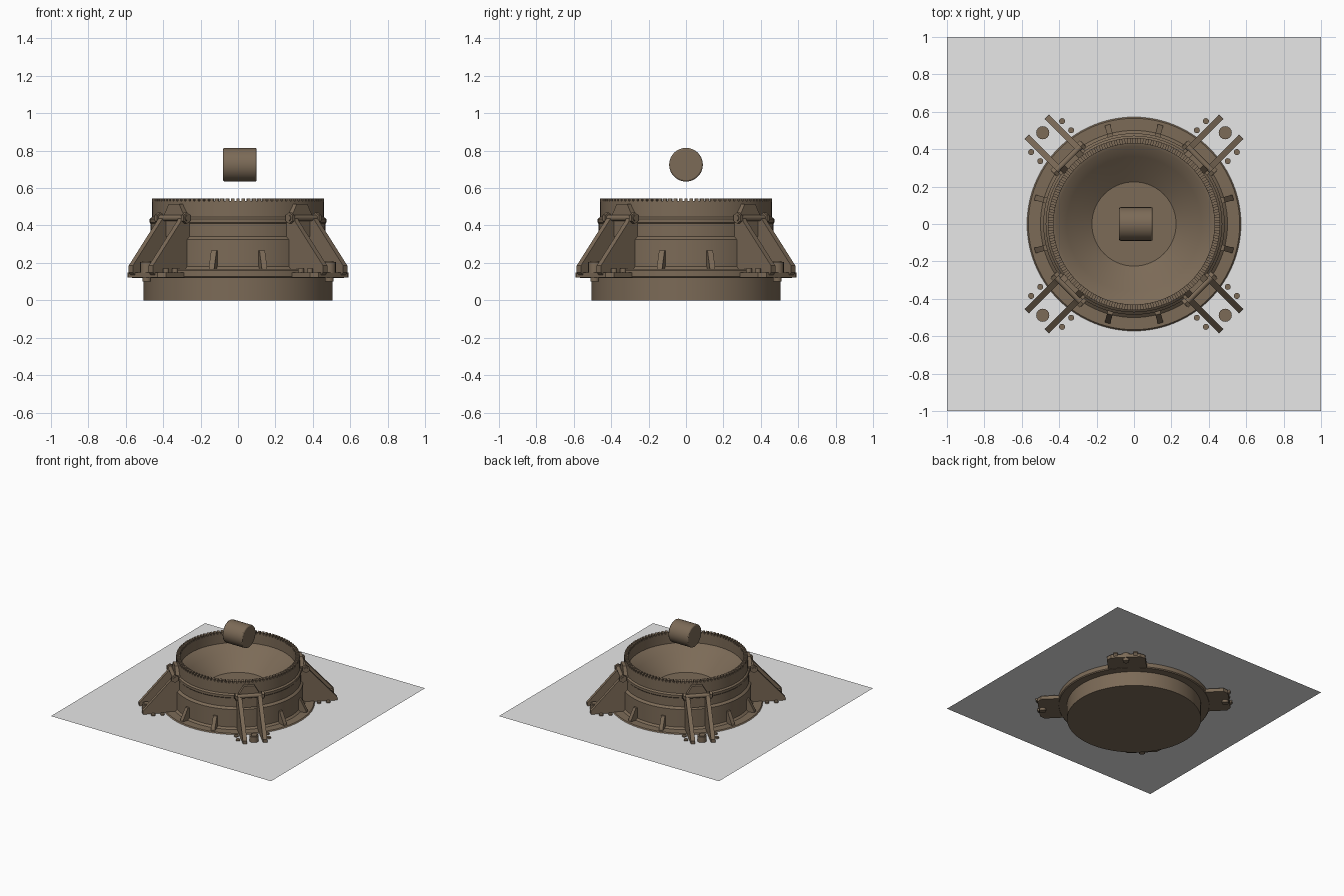
import bpy, bmesh, math
from mathutils import Matrix, Vector

if "Cube" in bpy.data.objects:
    bpy.data.objects.remove(bpy.data.objects["Cube"])


def material(name, rgb):
    m = bpy.data.materials.new(name)
    m.diffuse_color = (*rgb, 1)
    m.use_nodes = True
    m.node_tree.nodes["Principled BSDF"].inputs["Base Color"].default_value = m.diffuse_color
    return m


BROWN = material("earthy brown", (0.2, 0.145, 0.095))
GREY = material("light grey", (0.8, 0.8, 0.8))


def finish(name, bm, mat=BROWN, smooth=True):
    bmesh.ops.recalc_face_normals(bm, faces=bm.faces)
    me = bpy.data.meshes.new(name)
    bm.to_mesh(me)
    bm.free()
    ob = bpy.data.objects.new(name, me)
    bpy.context.collection.objects.link(ob)
    me.materials.append(mat)
    if smooth:
        bpy.ops.object.select_all(action='DESELECT')
        ob.select_set(True)
        bpy.context.view_layer.objects.active = ob
        bpy.ops.object.shade_smooth_by_angle(angle=math.radians(30))
    return ob


def lathe(name, profile, n=96):
    bm = bmesh.new()
    vs = [bm.verts.new((r, 0, z)) for r, z in profile]
    es = [bm.edges.new(p) for p in zip(vs, vs[1:])]
    bmesh.ops.spin(bm, geom=vs + es, axis=(0, 0, 1), cent=(0, 0, 0),
                   angle=math.tau, steps=n, use_duplicate=False)
    bmesh.ops.remove_doubles(bm, verts=bm.verts, dist=1e-4)
    return finish(name, bm)


def add_box(bm, rot, r0, r1, t0, t1, z0, z1):
    # box in radial / tangential / vertical space, turned about z
    m = rot @ Matrix.Translation(((r0 + r1) / 2, (t0 + t1) / 2, (z0 + z1) / 2))
    bmesh.ops.create_cube(bm, size=1, matrix=m @ Matrix.Diagonal((r1 - r0, t1 - t0, z1 - z0, 1)))


def add_rod(bm, rot, centre, radius, length, axis='Z', n=16):
    turn = {'Z': Matrix(), 'Y': Matrix.Rotation(math.pi / 2, 4, 'X'),
            'X': Matrix.Rotation(math.pi / 2, 4, 'Y')}[axis]
    bmesh.ops.create_cone(bm, cap_ends=True, segments=n, radius1=radius, radius2=radius,
                          depth=length, matrix=rot @ Matrix.Translation(centre) @ turn)


def add_prism(bm, rot, points, offset):
    # extrude a closed outline by an offset vector
    f = bm.faces.new([bm.verts.new(rot @ Vector(p)) for p in points])
    g = bmesh.ops.extrude_face_region(bm, geom=[f])
    bmesh.ops.translate(bm, vec=rot.to_3x3() @ Vector(offset),
                        verts=[v for v in g['geom'] if isinstance(v, bmesh.types.BMVert)])
    bm.faces.new([v for v in reversed(f.verts)]) if not f.is_valid else None


def turned(deg):
    return Matrix.Rotation(math.radians(deg), 4, 'Z')


# Ground sheet around the flange
bm = bmesh.new()
bmesh.ops.create_grid(bm, x_segments=1, y_segments=1, size=1,
                      matrix=Matrix.Translation((0, 0, 0.16)))
finish("ground_sheet", bm, GREY, False)

# Turned body with sunken base, flange, stepped wall and inner bowl
lathe("ring_body", [(0, 0), (0.505, 0), (0.505, 0.12), (0.565, 0.12), (0.572, 0.127),
                    (0.572, 0.16), (0.565, 0.167), (0.5, 0.167), (0.485, 0.18),
                    (0.485, 0.325), (0.468, 0.34), (0.468, 0.41), (0.472, 0.415),
                    (0.472, 0.435), (0.46, 0.445), (0.46, 0.53), (0.43, 0.53),
                    (0.43, 0.45), (0.415, 0.445), (0.36, 0.398), (0.225, 0.30), (0, 0.30)])

# Fine teeth around the rim
bm = bmesh.new()
for i in range(100):
    add_box(bm, turned(i * 3.6), 0.43, 0.46, -0.009, 0.009, 0.525, 0.545)
finish("rim_teeth", bm, BROWN, False)

# Gussets on the flange, in pairs either side of each axis
bm = bmesh.new()
for q in range(4):
    for side in (-15, 15):
        pts = [(0.47, -0.015, 0.16), (0.55, -0.015, 0.16), (0.545, -0.015, 0.18),
               (0.5, -0.015, 0.265), (0.47, -0.015, 0.265)]
        add_prism(bm, turned(q * 90 + side), pts, (0, 0.03, 0))
finish("flange_gussets", bm, BROWN, False)

# Four diagonal support legs
for q in range(4):
    rot = turned(45 + 90 * q)
    bm = bmesh.new()
    for s in (-1, 1):
        pts = [(0.46, s * 0.076 - 0.016, 0.13), (0.715, s * 0.076 - 0.016, 0.13),
               (0.735, s * 0.076 - 0.016, 0.15), (0.735, s * 0.076 - 0.016, 0.185),
               (0.525, s * 0.076 - 0.016, 0.42), (0.505, s * 0.076 - 0.016, 0.445),
               (0.46, s * 0.076 - 0.016, 0.445)]
        add_prism(bm, rot, pts, (0, 0.032, 0))
    finish("leg_plates", bm, BROWN, False)

    # Chamfered lug on the wall, with cross pin and nuts
    bm = bmesh.new()
    pts = [(0.44, -0.075, 0.34), (0.44, 0.075, 0.34), (0.44, 0.075, 0.455),
           (0.44, 0.04, 0.515), (0.44, -0.04, 0.515), (0.44, -0.075, 0.455)]
    add_prism(bm, rot, pts, (0.045, 0, 0))
    finish("pin_lug", bm, BROWN, False)
    bm = bmesh.new()
    add_rod(bm, rot, (0.495, 0, 0.44), 0.016, 0.23, 'Y')
    for s in (-1, 1):
        add_rod(bm, rot, (0.495, s * 0.1, 0.44), 0.03, 0.02, 'Y', 6)
    finish("cross_pin", bm)

    # Foot plate, large anchor bolt and small bolts
    bm = bmesh.new()
    pts = [(0.53, -0.145, 0.122), (0.69, -0.145, 0.122), (0.72, -0.11, 0.122),
           (0.72, 0.11, 0.122), (0.69, 0.145, 0.122), (0.53, 0.145, 0.122)]
    add_prism(bm, rot, pts, (0, 0, 0.028))
    finish("foot_plate", bm, BROWN, False)
    bm = bmesh.new()
    add_rod(bm, rot, (0.69, 0, 0.155), 0.024, 0.11)
    add_rod(bm, rot, (0.69, 0, 0.175), 0.035, 0.06)
    for s in (-1, 1):
        for r in (0.592, 0.661):
            add_rod(bm, rot, (r, s * 0.117, 0.15), 0.016, 0.04)
    finish("foot_bolts", bm)

# Drum floating above the bowl
bm = bmesh.new()
add_rod(bm, Matrix(), (0.01, 0, 0.725), 0.09, 0.18, 'X', 48)
ob = finish("floating_drum", bm)
bev = ob.modifiers.new("edge_round", 'BEVEL')
bev.width = 0.008
bev.segments = 2
bev.limit_method = 'ANGLE'
